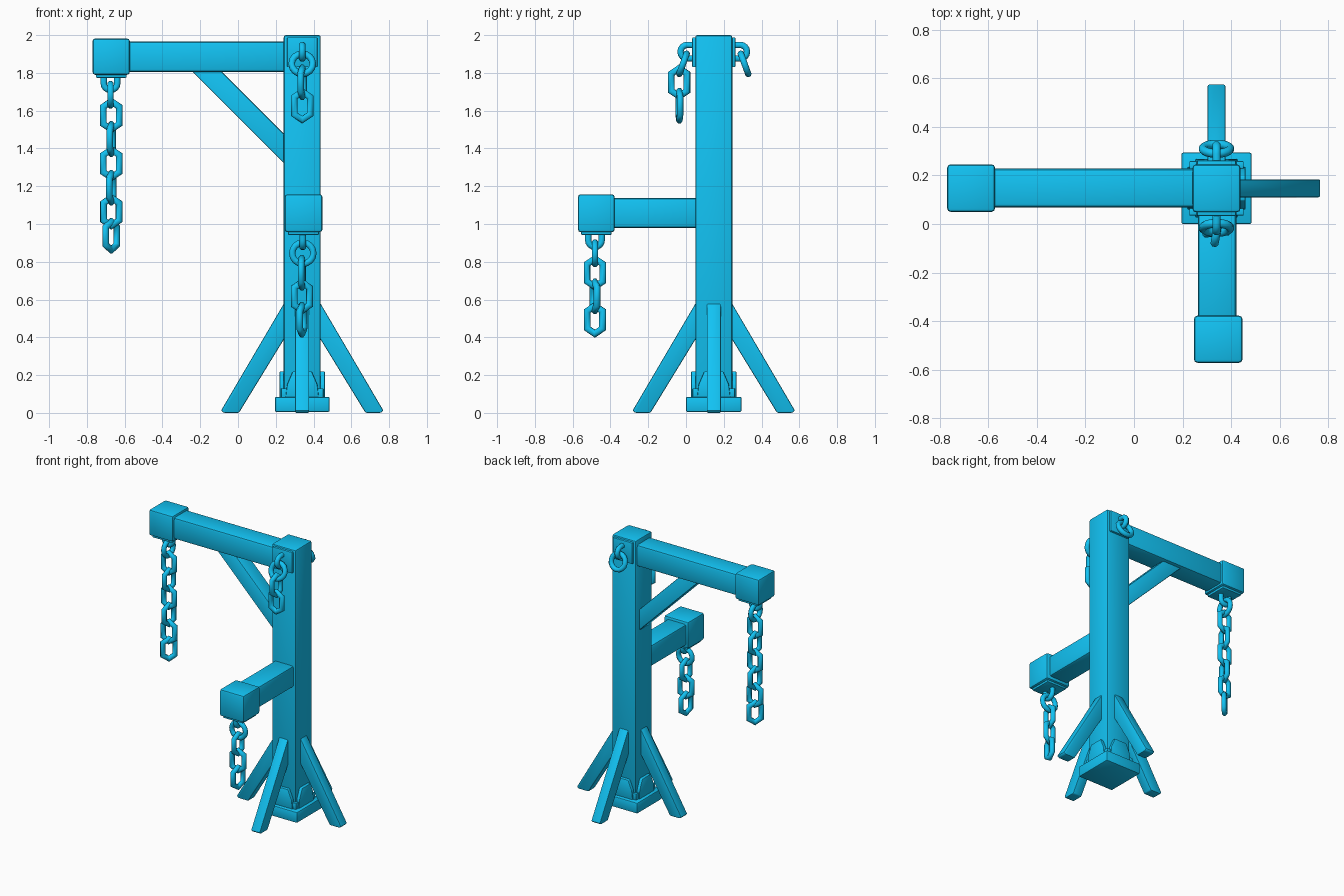
import bpy, bmesh, math
from mathutils import Matrix, Vector

if "Cube" in bpy.data.objects:
    bpy.data.objects.remove(bpy.data.objects["Cube"])

PX, PY = 0.34, 0.147          # post axis
mat = bpy.data.materials.new("blue")
mat.diffuse_color = (0.006, 0.55, 0.91, 1)
mat.use_nodes = True
mat.node_tree.nodes["Principled BSDF"].inputs["Base Color"].default_value = mat.diffuse_color


def finish(name, bm, angle=35, matrix=None):
    bmesh.ops.recalc_face_normals(bm, faces=bm.faces)
    me = bpy.data.meshes.new(name)
    bm.to_mesh(me)
    bm.free()
    if matrix:
        me.transform(matrix)
    me.shade_smooth()
    me.set_sharp_from_angle(angle=math.radians(angle))
    me.materials.append(mat)
    ob = bpy.data.objects.new(name, me)
    bpy.context.collection.objects.link(ob)
    return ob


def prism(name, profile, y0, y1, bevel=0.01, matrix=None):
    """Extrude an xz profile from y0 to y1 and round its edges."""
    bm = bmesh.new()
    f = bm.faces.new([bm.verts.new((x, y0, z)) for x, z in profile])
    ext = bmesh.ops.extrude_face_region(bm, geom=[f])["geom"]
    bmesh.ops.translate(bm, vec=(0, y1 - y0, 0),
                        verts=[v for v in ext if isinstance(v, bmesh.types.BMVert)])
    bmesh.ops.bevel(bm, geom=bm.edges[:], offset=bevel, segments=2,
                    profile=0.5, affect='EDGES')
    return finish(name, bm, 35, matrix)


def box(name, x0, x1, y0, y1, z0, z1, bevel=0.01, matrix=None):
    return prism(name, [(x0, z0), (x1, z0), (x1, z1), (x0, z1)], y0, y1, bevel, matrix)


def loop(name, path, pos, yaw=0, tilt=0, r=0.018, sides=8):
    """Closed wire swept along an xz path, then tilted about x and turned about z."""
    bm = bmesh.new()
    pts = [Vector((x, 0, z)) for x, z in path]
    n = len(pts)
    rings = []
    for i, p in enumerate(pts):
        a = (p - pts[i - 1]).normalized()
        b = (pts[(i + 1) % n] - p).normalized()
        t = (a + b).normalized()
        out = Vector((t.z, 0, -t.x)) / t.dot(a)
        rings.append([bm.verts.new(p + out * r * math.cos(q) + Vector((0, r * math.sin(q), 0)))
                      for q in (math.tau * (k + 0.5) / sides for k in range(sides))])
    for i in range(n):
        for k in range(sides):
            j, m = (i + 1) % n, (k + 1) % sides
            bm.faces.new((rings[i][k], rings[j][k], rings[j][m], rings[i][m]))
    M = (Matrix.Translation(pos) @ Matrix.Rotation(math.radians(yaw), 4, 'Z')
         @ Matrix.Rotation(math.radians(tilt), 4, 'X'))
    return finish(name, bm, 50, M)


HEX = [(0, 0.074), (-0.042, 0.046), (-0.042, -0.046),
       (0, -0.074), (0.042, -0.046), (0.042, 0.046)]
RING = [(0.056 * math.cos(math.tau * i / 16), 0.056 * math.sin(math.tau * i / 16))
        for i in range(16)]
# U shape hanging down, closed inside the part it is fixed to
STAPLE = [(0.036, 0.02), (-0.036, 0.02)] + [
    (0.036 * math.cos(a), -0.03 + 0.036 * math.sin(a))
    for a in (math.pi + math.pi * i / 8 for i in range(9))]


def chain(name, x, y, links):
    for i, (z, yaw) in enumerate(links):
        loop(f"{name}_link_{i + 1}", HEX, (x, y, z), yaw)


# post
box("post", PX - 0.098, PX + 0.098, PY - 0.098, PY + 0.098, 0.01, 2.0, 0.012)

# base plate
box("base_plate", PX - 0.145, PX + 0.145, PY - 0.147, PY + 0.147, 0.005, 0.085, 0.008)

# four-fold parts around the post: struts, base brackets, corner blocks
for i in range(4):
    M = Matrix.Translation((PX, PY, 0)) @ Matrix.Rotation(i * math.pi / 2, 4, 'Z')
    prism(f"foot_strut_{i + 1}",
          [(0.07, 0.433), (0.335, 0), (0.415, 0), (0.43, 0.012), (0.07, 0.625)],
          -0.037, 0.037, 0.007, M)
    prism(f"base_bracket_{i + 1}",
          [(-0.088, 0.08), (0.088, 0.08), (0.08, 0.15), (0.05, 0.22),
           (-0.05, 0.22), (-0.08, 0.15)], -0.12, -0.09, 0.005, M)
    box(f"base_corner_block_{i + 1}", 0.08, 0.112, 0.08, 0.112, 0.08, 0.13, 0.004, M)

# long upper arm with end cap and brace
box("upper_arm", -0.62, 0.30, 0.069, 0.228, 1.805, 1.965, 0.016)
box("upper_arm_cap", -0.77, -0.573, 0.05, 0.246, 1.79, 1.982, 0.014)
box("upper_cap_plate", -0.752, -0.59, 0.067, 0.228, 1.774, 1.80, 0.005)
prism("brace", [(-0.27, 1.835), (-0.115, 1.835), (0.27, 1.45), (0.27, 1.295)],
      PY - 0.055, PY + 0.055, 0.008)

# short lower arm with end cap
box("lower_arm", 0.263, 0.422, -0.42, 0.08, 0.98, 1.137, 0.016)
box("lower_arm_cap", 0.247, 0.447, -0.572, -0.378, 0.957, 1.157, 0.014)
box("lower_cap_plate", 0.265, 0.428, -0.555, -0.395, 0.942, 0.97, 0.005)

# upper arm chain
ux, uy = -0.675, 0.148
loop("upper_staple", STAPLE, (ux, uy, 1.775))
loop("upper_ring", RING, (ux, uy, 1.685), 90)
chain("upper_chain", ux + 0.004, uy,
      [(1.575, 5), (1.45, 80), (1.32, 3), (1.192, 75), (1.065, 10), (0.937, 45)])

# lower arm chain
lx, ly = 0.343, -0.482
loop("lower_staple", STAPLE, (lx, ly, 0.945), 90)
loop("lower_ring", RING, (lx, ly, 0.845))
chain("lower_chain", lx - 0.005, ly, [(0.742, 85), (0.617, 15), (0.493, 75)])

# rings on the front and back of the post top
for side, s in (("front", -1), ("back", 1)):
    face = PY + s * 0.098
    y0, y1 = sorted((face - s * 0.02, face + s * 0.016))
    box(f"{side}_mount_plate", PX - 0.08, PX + 0.08, y0, y1, 1.83, 1.988, 0.005)
    st = loop(f"{side}_staple", STAPLE, (0, 0, 0), 90)
    st.data.transform(Matrix.Translation((PX, face + s * 0.012, 1.912))
                      @ Matrix.Rotation(s * math.pi / 2, 4, 'X'))
    loop(f"{side}_ring", RING, (PX, PY + s * 0.163, 1.848), 0, s * 20)

# short chain hanging from the front ring
loop("front_chain_link_1", HEX, (PX, -0.036, 1.75), 80)
loop("front_chain_link_2", HEX, (PX, -0.035, 1.626), 5)
